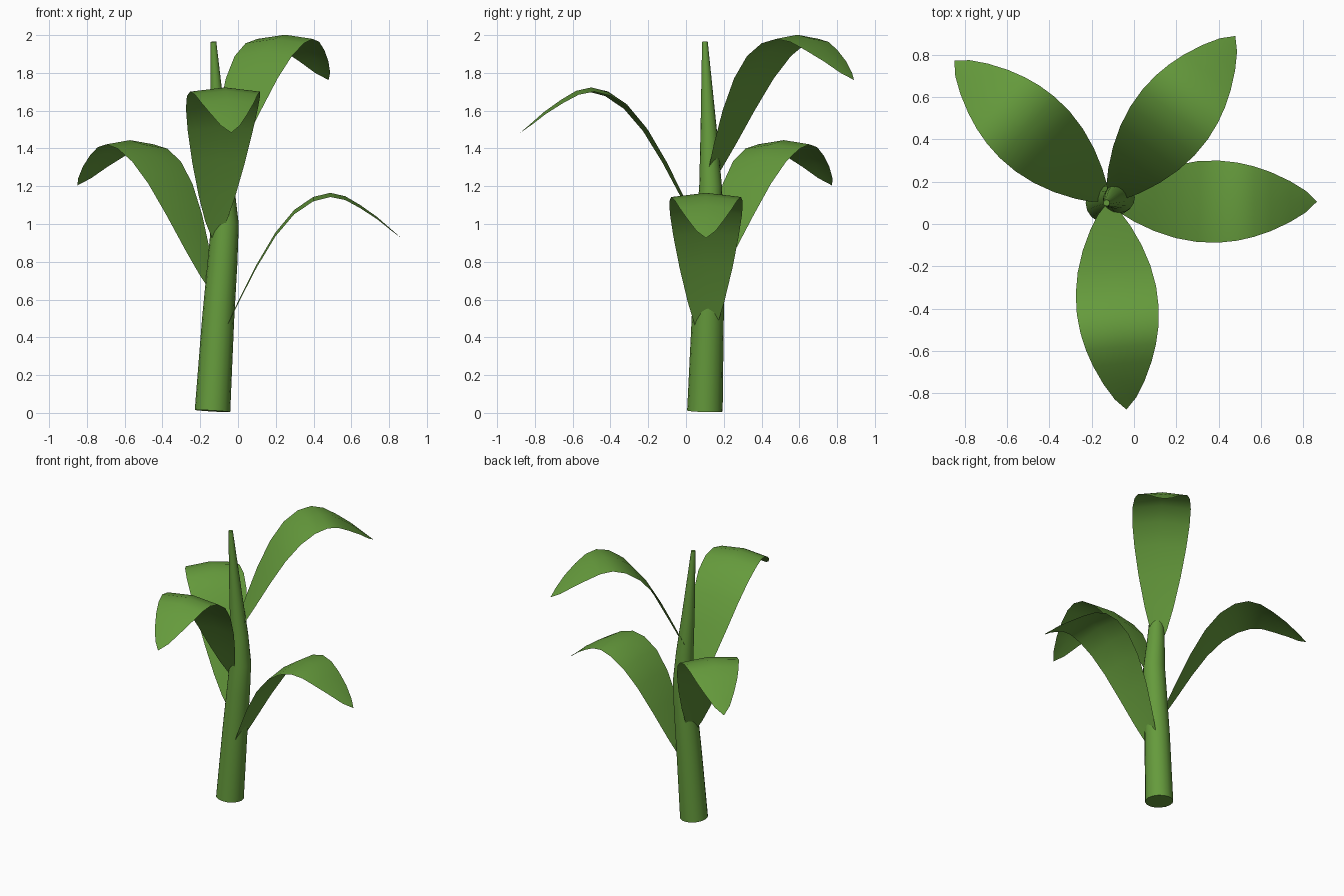
import bpy, bmesh, math
from mathutils import Vector

if "Cube" in bpy.data.objects:
    bpy.data.objects.remove(bpy.data.objects["Cube"])

green = bpy.data.materials.new("leaf_green")
green.diffuse_color = (0.13, 0.325, 0.045, 1)
green.use_nodes = True
green.node_tree.nodes["Principled BSDF"].inputs["Base Color"].default_value = green.diffuse_color


def finish(bm, name, angle):
    me = bpy.data.meshes.new(name)
    bm.to_mesh(me)
    bm.free()
    me.materials.append(green)
    ob = bpy.data.objects.new(name, me)
    bpy.context.collection.objects.link(ob)
    bpy.ops.object.select_all(action='DESELECT')
    ob.select_set(True)
    bpy.context.view_layer.objects.active = ob
    bpy.ops.object.shade_smooth_by_angle(angle=math.radians(angle))
    return ob


# Stalk: tapered, slightly bowed tube (x, y, z, radius)
STALK = [(-.135, .100, .01, .094), (-.105, .115, .50, .085), (-.082, .122, .80, .079),
         (-.069, .126, 1.00, .073), (-.080, .130, 1.20, .060), (-.103, .120, 1.50, .043),
         (-.130, .100, 1.965, .015)]
SIDES = 16
bm = bmesh.new()
rings = []
for i, (x, y, z, r) in enumerate(STALK):
    a = Vector(STALK[max(i - 1, 0)][:3])
    b = Vector(STALK[min(i + 1, len(STALK) - 1)][:3])
    t = (b - a).normalized()
    u = Vector((0, 1, 0)).cross(t).normalized()
    v = t.cross(u)
    rings.append([bm.verts.new(Vector((x, y, z)) + r * (u * math.cos(k * math.tau / SIDES)
                  + v * math.sin(k * math.tau / SIDES))) for k in range(SIDES)])
for lo, hi in zip(rings, rings[1:]):
    for k in range(SIDES):
        n = (k + 1) % SIDES
        bm.faces.new((lo[k], lo[n], hi[n], hi[k]))
bm.faces.new(rings[0][::-1])
bm.faces.new(rings[-1])
finish(bm, "stalk", 40)

# Leaves: one arching blade (distance, height), repeated up the stalk
ARCH = [(0, .33), (.06, .46), (.125, .595), (.22, .785), (.32, .955), (.42, 1.075),
        (.52, 1.143), (.61, 1.165), (.69, 1.147), (.77, 1.10), (.86, 1.036),
        (.935, .97), (.988, .925)]
REACH = ARCH[-1][0]


def leaf(name, heading, lift):
    d = Vector((math.cos(heading), math.sin(heading), 0))
    side = Vector((-d.y, d.x, 0))
    bm = bmesh.new()
    rows = []
    for s, z in ARCH:
        w = .195 * max(math.sin(math.pi * s / REACH), 0) ** .75
        mid = Vector((-.122, .106, z + lift)) + d * s
        if w < .002:
            rows.append([bm.verts.new(mid)] * 3)
        else:
            drop = Vector((0, 0, -.12 * w))
            rows.append([bm.verts.new(mid - side * w + drop), bm.verts.new(mid),
                         bm.verts.new(mid + side * w + drop)])
    for p, q in zip(rows, rows[1:]):
        for j in (0, 1):
            loop = list(dict.fromkeys((p[j], q[j], q[j + 1], p[j + 1])))
            bm.faces.new(loop)
    finish(bm, name, 60)


for i, name in enumerate(("right_leaf", "left_leaf", "front_leaf", "back_leaf")):
    leaf(name, math.radians(137.5 * i), .279 * i)
